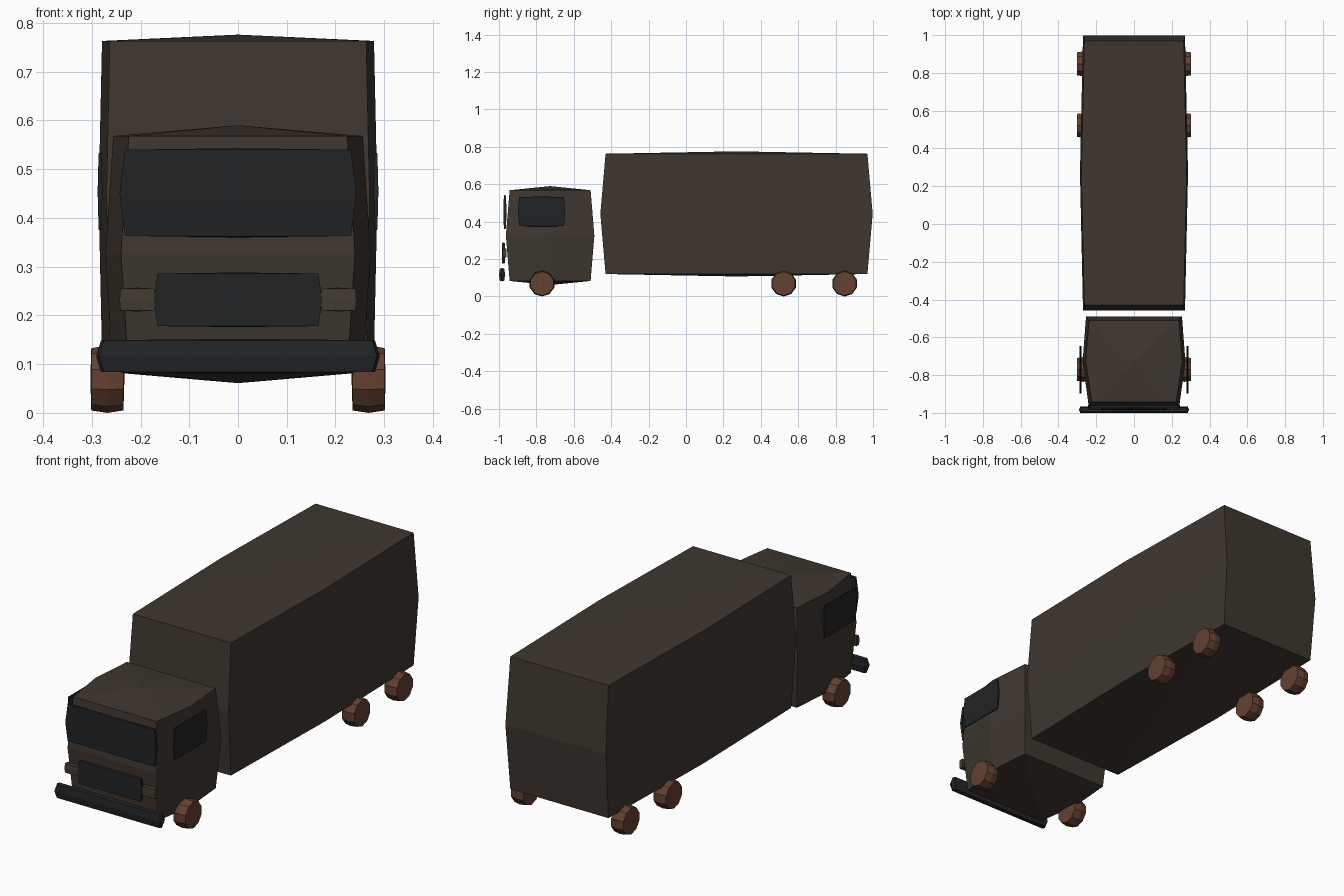
import bpy, bmesh, math

if "Cube" in bpy.data.objects:
    bpy.data.objects.remove(bpy.data.objects["Cube"])


def material(name, rgb):
    m = bpy.data.materials.new(name)
    m.diffuse_color = (*rgb, 1)
    m.use_nodes = True
    m.node_tree.nodes["Principled BSDF"].inputs["Base Color"].default_value = m.diffuse_color
    return m


BODY = material("dark brown paint", (0.050, 0.038, 0.029))
LAMP = material("lamp olive brown", (0.054, 0.044, 0.030))
BLACK = material("blue black", (0.016, 0.017, 0.018))
WHEEL = material("rust brown", (0.125, 0.052, 0.031))


def finish(name, bm, mat):
    bmesh.ops.recalc_face_normals(bm, faces=bm.faces)
    me = bpy.data.meshes.new(name)
    bm.to_mesh(me)
    bm.free()
    me.materials.append(mat)
    ob = bpy.data.objects.new(name, me)
    bpy.context.collection.objects.link(ob)
    return ob


def bulged_box(name, mat, lo, hi, x_mid_y=0, x_mid_z=0, y_mid_z=0, crown=0, taper=0):
    """Box whose middle loops swell outwards; taper narrows the front end."""
    bm = bmesh.new()
    bmesh.ops.create_cube(bm, size=2)
    bmesh.ops.subdivide_edges(bm, edges=bm.edges[:], cuts=1, use_grid_fill=True)
    # fan the top and bottom around their centre point
    for f in list(bm.faces):
        if all(abs(v.co.z) > 0.9 for v in f.verts):
            mid = min(f.verts, key=lambda v: v.co.xy.length)
            far = max(f.verts, key=lambda v: v.co.xy.length)
            bmesh.utils.face_split(f, mid, far)
    c = [(a + b) / 2 for a, b in zip(lo, hi)]
    h = [(b - a) / 2 for a, b in zip(lo, hi)]
    for v in bm.verts:
        sx, sy, sz = (round(k) for k in v.co)
        v.co = (c[0] + sx * (h[0] + x_mid_y * (sy == 0) + x_mid_z * (sz == 0) - taper * (sy < 0)),
                c[1] + sy * (h[1] + y_mid_z * (sz == 0)),
                c[2] + sz * (h[2] + crown * (sx == 0 and sy == 0)))
    return finish(name, bm, mat)


def wheel(name, x, y, r=0.069, half=0.033):
    """Ten-sided wheel with a slightly crowned tread and hub faces."""
    bm = bmesh.new()
    rings = []
    for dx, rad in ((-half, 0.064), (0, r), (half, 0.064)):
        rings.append([bm.verts.new((x + dx,
                                    y + rad * math.sin(i * math.tau / 10),
                                    r - rad * math.cos(i * math.tau / 10))) for i in range(10)])
    for a, b in zip(rings, rings[1:]):
        for i in range(10):
            j = (i + 1) % 10
            bm.faces.new((a[i], a[j], b[j], b[i]))
    for ring, s in ((rings[0], -1), (rings[2], 1)):
        hub = bm.verts.new((x + s * (half + 0.002), y, r))
        for i in range(10):
            bm.faces.new((ring[i], ring[(i + 1) % 10], hub))
    finish(name, bm, WHEEL)


# Main bodies
bulged_box("cargo_box", BODY, (-0.263, -0.43, 0.12), (0.263, 0.97, 0.763),
           x_mid_y=0.016, x_mid_z=0.007, y_mid_z=0.028, crown=0.013)
bulged_box("cab", BODY, (-0.238, -0.943, 0.083), (0.238, -0.51, 0.568),
           x_mid_y=0.018, x_mid_z=0.016, y_mid_z=0.02, crown=0.022, taper=0.014)

# Front fittings
bulged_box("windscreen", BLACK, (-0.232, -0.974, 0.363), (0.232, -0.962, 0.540),
           x_mid_z=0.011, y_mid_z=0.002, crown=0.003)
bulged_box("grille", BLACK, (-0.165, -0.983, 0.178), (0.165, -0.968, 0.286),
           x_mid_z=0.008, y_mid_z=0.001, crown=0.002)
bulged_box("bumper", BLACK, (-0.275, -0.995, 0.084), (0.275, -0.972, 0.149),
           x_mid_y=0.006, x_mid_z=0.010, y_mid_z=0.005, crown=0.003)

# Paired parts
for s, side in ((-1, "left"), (1, "right")):
    xs = sorted((s * 0.280, s * 0.286))
    bulged_box(f"{side}_window", BLACK, (xs[0], -0.892, 0.376), (xs[1], -0.652, 0.532),
               x_mid_z=0.002, y_mid_z=0.006, crown=0.002)
    xs = sorted((s * 0.172, s * 0.241))
    bulged_box(f"{side}_headlight", LAMP, (xs[0], -0.981, 0.210), (xs[1], -0.960, 0.255),
               x_mid_z=0.002, y_mid_z=0.001, crown=0.002)
    for y, axle in ((-0.77, "front"), (0.522, "middle"), (0.848, "rear")):
        wheel(f"{side}_{axle}_wheel", s * 0.268, y)
